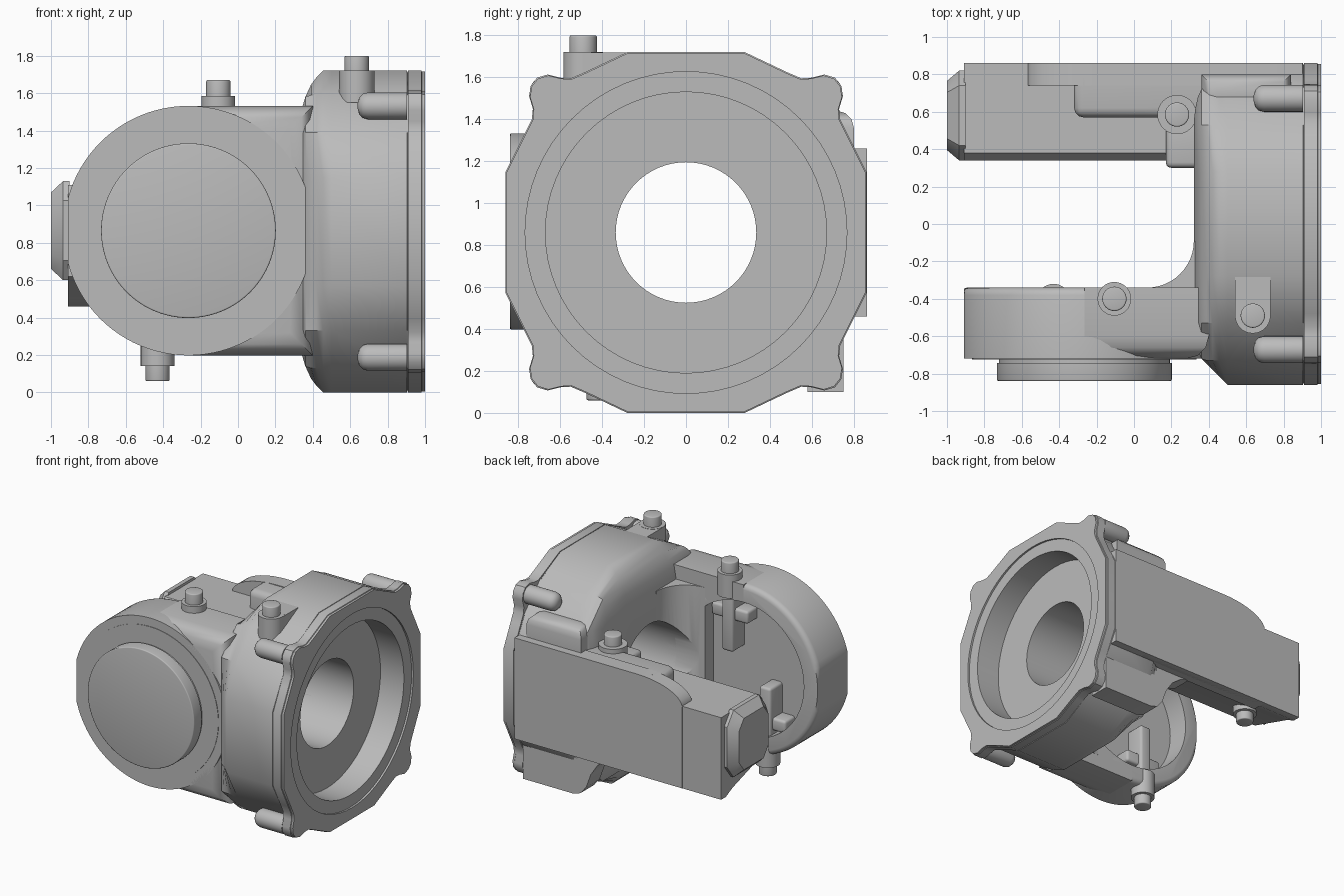
import bpy, bmesh, math
from mathutils import Matrix, Vector

if "Cube" in bpy.data.objects:
    bpy.data.objects.remove(bpy.data.objects["Cube"], do_unlink=True)

grey = bpy.data.materials.new("cast_grey")
grey.use_nodes = True
grey.diffuse_color = (0.5, 0.5, 0.5, 1)
grey.node_tree.nodes["Principled BSDF"].inputs["Base Color"].default_value = (0.5, 0.5, 0.5, 1)

CZ = 0.86            # height of the main bore axis
PIVOT = (-0.265, 0.865)  # x, z of the front arm hub
parts = []


def finish(name, bm):
    bmesh.ops.recalc_face_normals(bm, faces=bm.faces)
    mesh = bpy.data.meshes.new(name)
    bm.to_mesh(mesh)
    bm.free()
    mesh.materials.append(grey)
    ob = bpy.data.objects.new(name, mesh)
    bpy.context.collection.objects.link(ob)
    parts.append(ob)
    return ob


def bevel(bm, width, test, segments=3):
    """Bevel the edges whose two ends both pass the test."""
    edges = [e for e in bm.edges if all(test(v.co) for v in e.verts)]
    bmesh.ops.bevel(bm, geom=edges, offset=width, segments=segments,
                    profile=0.5, affect='EDGES')


def box(name, x, y, z, width=0, test=lambda c: True):
    bm = bmesh.new()
    bmesh.ops.create_cube(bm, size=1)
    for v in bm.verts:
        v.co = Vector([r[0] if c < 0 else r[1] for c, r in zip(v.co, (x, y, z))])
    if width:
        bevel(bm, width, test)
    return finish(name, bm)


def cylinder(name, axis, start, length, radius, width=0, test=lambda c: True, sides=64):
    bm = bmesh.new()
    bmesh.ops.create_cone(bm, cap_ends=True, segments=sides, radius1=radius,
                          radius2=radius, depth=length)
    turn = Vector((0, 0, 1)).rotation_difference(Vector(axis)).to_matrix().to_4x4()
    place = Matrix.Translation(Vector(start) + Vector(axis) * length / 2)
    bmesh.ops.transform(bm, matrix=place @ turn, verts=bm.verts)
    if width:
        bevel(bm, width, test)
    return finish(name, bm)


def loft(name, rings):
    """Skin a list of rings with equal point counts and cap both ends."""
    bm = bmesh.new()
    rows = [[bm.verts.new(p) for p in ring] for ring in rings]
    n = len(rows[0])
    for a, b in zip(rows, rows[1:]):
        for i in range(n):
            bm.faces.new((a[i], a[(i + 1) % n], b[(i + 1) % n], b[i]))
    bm.faces.new(rows[0])
    bm.faces.new(rows[-1])
    return finish(name, bm)


def cut(ob, cutters):
    for c in cutters:
        m = ob.modifiers.new("cut", 'BOOLEAN')
        m.operation, m.solver, m.object = 'DIFFERENCE', 'EXACT', c
    bpy.context.view_layer.update()
    deps = bpy.context.evaluated_depsgraph_get()
    mesh = bpy.data.meshes.new_from_object(ob.evaluated_get(deps))
    ob.modifiers.clear()
    ob.data = mesh


def arc(cx, cy, rx, ry, a, b, n):
    angles = [math.radians(a + (b - a) * i / n) for i in range(n + 1)]
    return [(cx + rx * math.cos(t), cy + ry * math.sin(t)) for t in angles]


def mirrored(q):
    """Close a first-quadrant outline by mirroring it in both axes."""
    return (q + [(-y, z) for y, z in reversed(q)]
            + [(-y, -z) for y, z in q] + [(y, -z) for y, z in reversed(q)])


def clamp(v, limit):
    return max(-limit, min(limit, v))


# Main housing: faceted outline along x, clipped on its sides toward the fork
outline = mirrored([(0.86, 0.29), (0.73, 0.53), (0.53, 0.73), (0.28, 0.86)])
sections = [(0.32, 0.55, 0.5), (0.328, 0.62, 0.58), (0.342, 0.68, 0.66), (0.36, 0.72, 0.72),
            (0.39, 0.75, 0.785), (0.42, 0.78, 0.825), (0.455, 0.815, 0.86), (0.5, 0.86, 0.86),
            (0.904, 0.86, 0.86), (0.906, 0.85, 0.85), (0.95, 0.85, 0.85)]
housing = loft("housing", [[(x, clamp(y, hy), CZ + clamp(z, hz)) for y, z in outline]
                           for x, hy, hz in sections])

# Mounting flange with four rounded bolt lobes
lobed = mirrored([(0.86, 0.29), (0.77, 0.47), (0.735, 0.54), (0.73, 0.59), (0.748, 0.65),
                  (0.74, 0.7), (0.71, 0.738), (0.66, 0.753), (0.6, 0.738), (0.55, 0.735),
                  (0.48, 0.765), (0.28, 0.86)])
flange = loft("flange", [[(x, y * s, CZ + z * s) for y, z in lobed]
                         for x, s in ((0.91, 1), (0.98, 1), (0.983, 0.994), (1, 0.994))])

# Concave fillet joining the web and the front arm
corner = [(0.45, -0.45), (0.45, -0.09)] + arc(0.07, -0.09, 0.25, 0.25, 0, -90, 12) + [(0.07, -0.45)]
web_fillet = loft("web_fillet", [[(x, y, z) for x, y in corner] for z in (0.3, 1.42)])
arm_root = box("rear_arm_root", (0.17, 0.5), (0.3, 0.6), (0.5, 1.15), 0.03)

# Bore, recess and seat cut from the open face
bore = cylinder("bore_cutter", (1, 0, 0), (-0.1, 0, CZ), 1.3, 0.335)
recess = cylinder("recess_cutter", (1, 0, 0), (0.78, 0, CZ), 0.4, 0.67)
seat = cylinder("seat_cutter", (1, 0, 0), (0.985, 0, CZ), 0.2, 0.767)
cut(housing, [bore, recess])
cut(flange, [recess, seat])
cut(web_fillet, [bore])
cut(arm_root, [bore])

# Bolt bosses behind the flange lobes
for sy in (-1, 1):
    for sz in (-1, 1):
        cylinder("bolt_boss", (1, 0, 0), (0.64, sy * 0.672, CZ + sz * 0.672), 0.264, 0.072,
                 0.055, lambda c: c.x < 0.65, 32)

# Front arm: round hub with a trimmed end, plus a block with softened outer edges
hub = cylinder("front_arm_hub", (0, 1, 0), (PIVOT[0], -0.72, PIVOT[1]), 0.38, 0.667,
               0.04, lambda c: c.y > -0.35, 96)
for v in hub.data.vertices:
    v.co.x = max(v.co.x, -0.91)
arm = box("front_arm_block", (-0.265, 0.4), (-0.72, -0.34), (0.198, 1.532), 0.12,
          lambda c: c.y < -0.7 and (c.z > 1.5 or c.z < 0.22))
cup = cylinder("cup_cutter", (0, 1, 0), (PIVOT[0], -0.52, PIVOT[1]), 0.4, 0.53)
cut(hub, [cup])
cut(arm, [cup])

# Ribs inside the cup
for x, z0, z1, bar in ((-0.1, 0.95, 1.5, 1.24), (-0.43, 0.23, 0.75, 0.46)):
    box("cup_rib", (x - 0.05, x + 0.05), (-0.55, -0.37), (z0, z1), 0.02)
    box("cup_crossbar", (x - 0.16, x + 0.16), (-0.55, -0.4), (bar - 0.05, bar + 0.05), 0.02)

# Round cover on the front arm
cylinder("cover_rim", (0, 1, 0), (PIVOT[0], -0.724, PIVOT[1]), 0.01, 0.6, sides=96)
cylinder("cover_neck", (0, 1, 0), (PIVOT[0], -0.76, PIVOT[1]), 0.06, 0.458, sides=96)
cylinder("cover", (0, 1, 0), (PIVOT[0], -0.84, PIVOT[1]), 0.098, 0.467, 0.008,
         lambda c: c.y < -0.83, 96)

# Rear arm with a sloped underside and a taller outer plate that steps down at its end
section = [(0.86, 0.46), (0.8, 0.46), (0.72, 0.5), (0.34, 0.62), (0.34, 1.06), (0.38, 1.11), (0.86, 1.11)]
loft("rear_arm", [[(x, y, z) for y, z in section] for x in (-0.91, 0.6)])
side = [(0.9, 0.46), (-0.57, 0.46), (-0.57, 1.1)] + arc(-0.17, 1.1, 0.4, 0.16, 180, 90, 10)[1:] + [(0.9, 1.26)]
loft("rear_plate", [[(x, y, z) for x, z in side] for y in (0.74, 0.862)])
box("rear_shoulder", (-0.32, 0.55), (0.57, 0.8), (0.9, 1.255), 0.05, lambda c: c.x < -0.3 or c.y < 0.6)
box("upper_lug", (0.36, 0.84), (0.6, 0.8), (1.24, 1.44), 0.08, lambda c: c.z > 1.4)
foot = [(0.904, 0.47), (0.904, 0.1), (0.46, 0.1), (0.4, 0.12), (0.35, 0.18), (0.31, 0.29),
        (0.25, 0.38), (0.17, 0.44), (0.08, 0.47)]
loft("lower_lug", [[(x, y, z) for x, z in foot] for y in (0.58, 0.75)])

# Chamfered plug on the end of the rear arm
plug = mirrored([(0.24, 0.16), (0.16, 0.265)])
loft("end_plug", [[(x, 0.58 + y * s, 0.865 + z * s) for y, z in plug]
                  for x, s in ((-0.9, 1), (-0.935, 1), (-1, 0.77))])


def pin(name, x, y, base, shoulder, tip, boss=0.09):
    """Stepped stud: wide boss from base to shoulder, then a narrow pin to the tip."""
    d = 1 if tip > base else -1
    cylinder(name + "_boss", (0, 0, d), (x, y, base), abs(shoulder - base), boss, sides=32)
    cylinder(name, (0, 0, d), (x, y, shoulder - d * 0.01), abs(tip - shoulder) + 0.01, 0.065,
             0.008, lambda c: abs(c.z - tip) < 0.002, 32)


# Studs on the arms and housing
pin("upper_arm_pin", -0.105, -0.4, 1.4, 1.585, 1.67)
pin("lower_arm_pin", -0.43, -0.41, 0.34, 0.14, 0.06)
pin("housing_pin", 0.635, -0.49, 1.55, 1.72, 1.8, 0.095)
pin("rear_arm_pin", 0.23, 0.585, 1.1, 1.29, 1.37, 0.105)
pin("rear_lower_pin", -0.6, 0.59, 0.6, 0.49, 0.42)
box("housing_pin_ridge", (0.54, 0.73), (-0.49, -0.25), (1.56, 1.718))

# Remove cutters and shade
for c in (bore, recess, seat, cup):
    parts.remove(c)
    bpy.data.objects.remove(c, do_unlink=True)
bpy.ops.object.select_all(action='DESELECT')
for ob in parts:
    ob.select_set(True)
bpy.context.view_layer.objects.active = parts[0]
bpy.ops.object.shade_smooth_by_angle(angle=math.radians(32))
